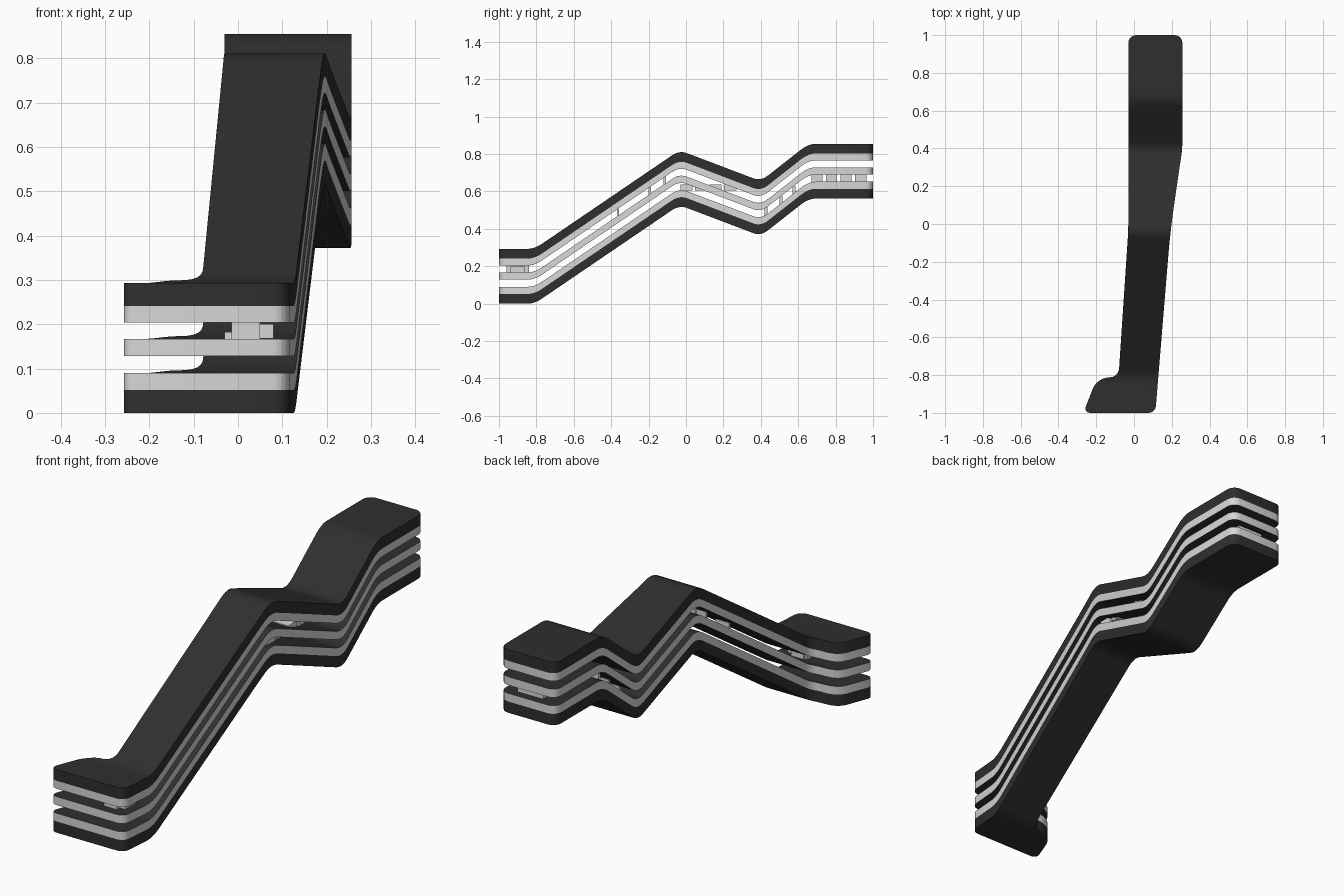
import bpy, bmesh
from mathutils import Vector

cube = bpy.data.objects.get("Cube")
if cube:
    bpy.data.objects.remove(cube, do_unlink=True)


def material(name, value):
    m = bpy.data.materials.new(name)
    m.use_nodes = True
    colour = (value, value, value, 1)
    m.diffuse_color = colour
    m.node_tree.nodes["Principled BSDF"].inputs["Base Color"].default_value = colour
    return m


dark = material("charcoal", 0.028)
light = material("light grey", 0.68)

# Side profile of the roof line: (y, z)
profile = [(-1, 0.293), (-0.81, 0.293), (-0.035, 0.82), (0.4, 0.655), (0.655, 0.855), (1, 0.855)]
HEIGHT = 0.293
SOFT = 0.04
slopes = [(b[1] - a[1]) / (b[0] - a[0]) for a, b in zip(profile, profile[1:])]
knots = [(p[0], s1 - s0) for p, s0, s1 in zip(profile[1:], slopes, slopes[1:])]


def rise(y):
    """Height of the underside at y, with softly rounded bends."""
    z = 0
    for k, change in knots:
        t = y - k
        if t >= SOFT:
            z += change * t
        elif t > -SOFT:
            z += change * (t + SOFT) ** 2 / (4 * SOFT)
    return z


# Plan outline: (x, y, corner size)
plan = [(-0.268, -1, 0.035), (0.113, -1, 0.035), (0.193, -0.03, 0.12), (0.256, 0.4, 0.03),
        (0.256, 1, 0.04), (-0.03, 1, 0.04), (-0.03, -0.03, 0.05), (-0.082, -0.812, 0.045),
        (-0.195, -0.812, 0.06)]


def rounded_outline():
    points = []
    for i, (x, y, r) in enumerate(plan):
        c = Vector((x, y, 0))
        before = Vector((*plan[i - 1][:2], 0))
        after = Vector((*plan[(i + 1) % len(plan)][:2], 0))
        a = c + (before - c).normalized() * r
        b = c + (after - c).normalized() * r
        for j in range(7):
            t = j / 6
            points.append(a * (1 - t) ** 2 + c * (1.6 * t * (1 - t)) + (a + b) * (0.2 * t * (1 - t)) + b * t ** 2)
    return points


def finish(name, bm, materials):
    mesh = bpy.data.meshes.new(name)
    bm.to_mesh(mesh)
    bm.free()
    ob = bpy.data.objects.new(name, mesh)
    bpy.context.collection.objects.link(ob)
    for m in materials:
        mesh.materials.append(m)
    return ob


def slab(name, low, high, side):
    bm = bmesh.new()
    bm.faces.new([bm.verts.new(p) for p in rounded_outline()])
    # Cross cuts where the slab bends
    for k, _ in knots:
        for step in range(-3, 4):
            bmesh.ops.bisect_plane(bm, geom=bm.verts[:] + bm.edges[:] + bm.faces[:], dist=1e-5,
                                   plane_co=(0, k + SOFT * step / 3, 0), plane_no=(0, 1, 0))
    out = bmesh.ops.extrude_face_region(bm, geom=bm.faces[:])
    top = [g for g in out["geom"] if isinstance(g, bmesh.types.BMVert)]
    bmesh.ops.translate(bm, verts=top, vec=(0, 0, high - low))
    bmesh.ops.recalc_face_normals(bm, faces=bm.faces[:])
    bm.normal_update()
    # Edges take the side colour, floors and ceilings stay dark
    for f in bm.faces:
        f.material_index = 1 if abs(f.normal.z) < 0.5 else 0
    for v in bm.verts:
        v.co.z += low + rise(v.co.y)
    ob = finish(name, bm, [dark, side])
    bpy.ops.object.select_all(action="DESELECT")
    ob.select_set(True)
    bpy.context.view_layer.objects.active = ob
    bpy.ops.object.shade_smooth_by_angle(angle=0.5)


slab("base_shell", 0, 0.052, dark)
slab("lower_floor", 0.052, 0.09, light)
slab("middle_floor", 0.128, 0.167, light)
slab("upper_floor", 0.204, 0.241, light)
slab("roof_shell", 0.241, HEIGHT, dark)


def block(name, x0, x1, y0, y1, z0, z1):
    bm = bmesh.new()
    bmesh.ops.create_cube(bm, size=1)
    for v in bm.verts:
        v.co = (x1 if v.co.x > 0 else x0, y1 if v.co.y > 0 else y0, z1 if v.co.z > 0 else z0)
    finish(name, bm, [light])


# Rooms in the front end
block("front_room", -0.015, 0.05, -0.96, -0.84, 0.166, 0.205)
block("front_annex", 0.05, 0.08, -0.94, -0.86, 0.168, 0.2)
block("front_step", -0.03, -0.015, -0.9, -0.85, 0.166, 0.182)

# Partitions along the ramp
for y in (-0.37, -0.2, -0.12):
    block("ramp_partition", 0.03, 0.1, y, y + 0.012, rise(y) + 0.16, rise(y) + 0.21)

# Level rooms under the peak
for i in range(4):
    y = -0.03 + i * 0.078
    block("middle_room", 0.04 + 0.03 * (i % 2), 0.17, y, y + 0.065, 0.605, 0.637)

# Partitions on the rear rise
for y in (0.42, 0.5, 0.57):
    block("rise_partition", 0.04, 0.18, y, y + 0.015, rise(y) + 0.085, rise(y) + 0.135)

# Row of rooms in the rear end
for i in range(4):
    y = 0.67 + i * 0.078
    block("rear_room", 0.03 + 0.03 * (i % 2), 0.19, y, y + 0.06, 0.651, 0.691)
